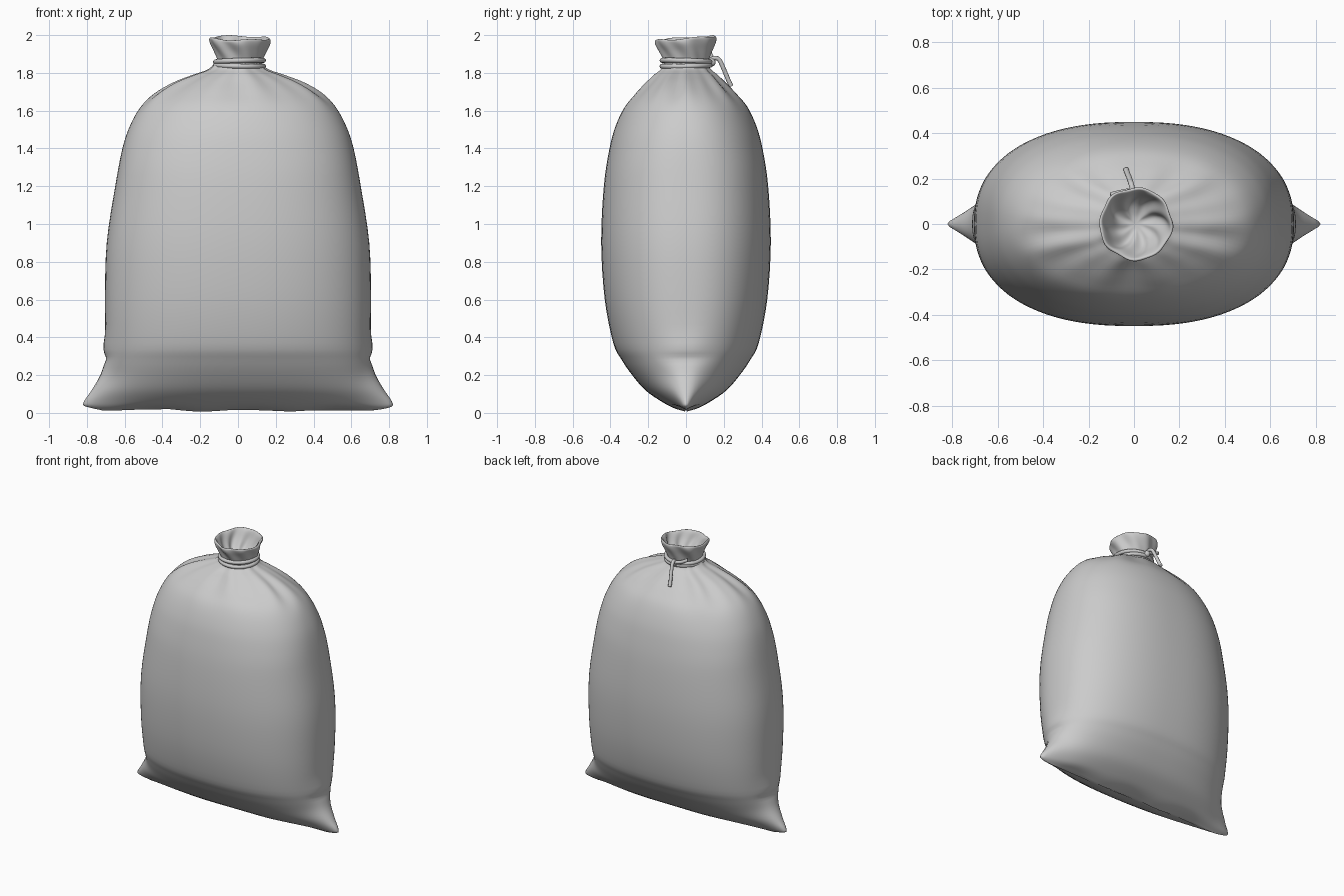
import bpy, math
from mathutils import Vector

cube = bpy.data.objects.get("Cube")
if cube:
    bpy.data.objects.remove(cube)

# One plain cloth colour
cloth = bpy.data.materials.new("grey cloth")
cloth.use_nodes = True
GREY = (0.6, 0.6, 0.6, 1)
cloth.diffuse_color = GREY
cloth.node_tree.nodes["Principled BSDF"].inputs["Base Color"].default_value = GREY

SEGMENTS = 96


def spow(value, power):
    return math.copysign(abs(value) ** power, value)


def gauss(x, centre, width):
    return math.exp(-((x - centre) / width) ** 2)


def smooth_rows(rows, steps):
    """Catmull-Rom interpolation through rows of numbers."""
    out = []
    for i in range(len(rows) - 1):
        p0, p1 = rows[max(i - 1, 0)], rows[i]
        p2, p3 = rows[i + 1], rows[min(i + 2, len(rows) - 1)]
        for s in range(steps):
            t = s / steps
            out.append([b + 0.5 * t * (c - a + t * (2 * a - 5 * b + 4 * c - d
                        + t * (3 * (b - c) + d - a)))
                        for a, b, c, d in zip(p0, p1, p2, p3)])
    return out + [list(rows[-1])]


def finish(obj):
    obj.data.materials.append(cloth)
    for p in obj.data.polygons:
        p.use_smooth = True


def loft(name, rings, cap_start, cap_end):
    """Skin a list of closed rings of points."""
    n = len(rings[0])
    verts = [v for ring in rings for v in ring]
    faces = [(r * n + i, r * n + (i + 1) % n, (r + 1) * n + (i + 1) % n, (r + 1) * n + i)
             for r in range(len(rings) - 1) for i in range(n)]
    if cap_start:
        faces.append(tuple(reversed(range(n))))
    if cap_end:
        faces.append(tuple(range(len(verts) - n, len(verts))))
    mesh = bpy.data.meshes.new(name)
    mesh.from_pydata(verts, [], faces)
    obj = bpy.data.objects.new(name, mesh)
    bpy.context.collection.objects.link(obj)
    finish(obj)
    return obj


# Sack body: height, half width, half depth, corner ear length
body_rows = [
    (0.012, 0.66, 0.005, 0.06), (0.03, 0.69, 0.07, 0.12), (0.06, 0.69, 0.13, 0.125),
    (0.12, 0.69, 0.215, 0.085), (0.2, 0.69, 0.285, 0.04), (0.28, 0.695, 0.34, 0.015),
    (0.37, 0.698, 0.385, 0.0), (0.6, 0.704, 0.43, 0.0), (0.9, 0.695, 0.449, 0.0),
    (1.2, 0.65, 0.435, 0.0), (1.4, 0.612, 0.405, 0.0), (1.52, 0.572, 0.372, 0.0),
    (1.62, 0.515, 0.325, 0.0), (1.69, 0.44, 0.265, 0.0), (1.75, 0.335, 0.205, 0.0),
    (1.79, 0.235, 0.165, 0.0), (1.82, 0.155, 0.13, 0.0), (1.86, 0.118, 0.115, 0.0)]


def body_ring(z, w, d, ear):
    ring = []
    power = 2 / (2 + 0.35 * min(1, max(0, (1.8 - z) / 0.5)))
    gather = gauss(z, 1.76, 0.09)
    seam = gauss(z, 0, 0.035)
    for i in range(SEGMENTS):
        a = 2 * math.pi * i / SEGMENTS
        c, s = math.cos(a), math.sin(a)
        # Gathered folds fading below the tie
        fold = 1 + gather * (0.035 * math.sin(9 * a + 0.6) + 0.025 * math.sin(14 * a + 2))
        # Long dent where the side seam is drawn in above each ear
        pinch = -0.018 * gauss(z, 0.33, 0.07) * abs(c) ** 30
        x = spow(c, power) * w * fold + math.copysign(ear * abs(c) ** 26 + pinch, c)
        y = spow(s, power) * d * fold
        # The ears narrow to a folded point
        y *= 1 + 0.25 * gauss(z, 0.1, 0.08) * abs(c) ** 12
        wave = seam * 0.008 * math.sin(13 * x + 1) + seam * 0.012 * abs(x)
        ring.append((x, y, max(0, z + wave)))
    return ring


body_rings = [body_ring(*row) for row in smooth_rows(body_rows, 4)]
loft("sack_body", body_rings, True, False)

# Open collar above the tie: radius, height, ripple strength; turns in at the rim
collar_rows = [
    (0.117, 1.845, 0.03), (0.122, 1.875, 0.05), (0.137, 1.915, 0.06),
    (0.155, 1.955, 0.05), (0.160, 1.978, 0.03), (0.152, 1.985, 0.03),
    (0.140, 1.97, 0.05), (0.118, 1.92, 0.09), (0.085, 1.875, 0.15),
    (0.04, 1.85, 0.18), (0.003, 1.845, 0.0)]


def collar_ring(r, z, ripple):
    ring = []
    for i in range(SEGMENTS):
        a = 2 * math.pi * i / SEGMENTS
        twist = a + (z - 1.9) * 4
        rr = r * (1 + ripple * (0.6 * math.sin(8 * twist) + 0.5 * math.sin(5 * twist + 1)))
        lift = max(0, (z - 1.87) / 0.11) * (0.01 * math.sin(a - 0.2) + 0.004 * math.sin(4 * a))
        ring.append((0.008 + rr * math.cos(a), rr * math.sin(a), min(2, z + lift)))
    return ring


loft("sack_collar", [collar_ring(*row) for row in smooth_rows(collar_rows, 4)], False, True)

# Two turns of cord round the neck
for name, z, tilt in (("lower_cord", 1.838, 0.02), ("upper_cord", 1.862, -0.03)):
    bpy.ops.mesh.primitive_torus_add(
        major_radius=0.127, minor_radius=0.013, major_segments=64, minor_segments=12,
        location=(0.008, 0, z), rotation=(tilt, tilt, 0))
    obj = bpy.context.object
    obj.name = name
    finish(obj)


def cord(name, points):
    """Round cord along a smooth path."""
    path = [Vector(p) for p in smooth_rows(points, 6)]
    rings = []
    for i, p in enumerate(path):
        along = (path[min(i + 1, len(path) - 1)] - path[max(i - 1, 0)]).normalized()
        side = along.cross(Vector((0.9, 0.1, 0.2))).normalized()
        other = along.cross(side)
        rings.append([p + 0.012 * (side * math.cos(k * math.pi / 5) + other * math.sin(k * math.pi / 5))
                      for k in range(10)])
    loft(name, rings, True, True)


# Loose ends and knot at the back
cord("long_cord_end", [(0.0, 0.115, 1.85), (-0.005, 0.145, 1.877), (-0.012, 0.175, 1.87),
                       (-0.02, 0.2, 1.82), (-0.03, 0.225, 1.76), (-0.035, 0.24, 1.73)])
cord("short_cord_end", [(0.01, 0.125, 1.85), (-0.02, 0.143, 1.868), (-0.06, 0.138, 1.88),
                        (-0.1, 0.128, 1.9)])
bpy.ops.mesh.primitive_uv_sphere_add(segments=20, ring_count=12, radius=0.022,
                                     location=(0.0, 0.135, 1.855))
knot = bpy.context.object
knot.name = "cord_knot"
finish(knot)
